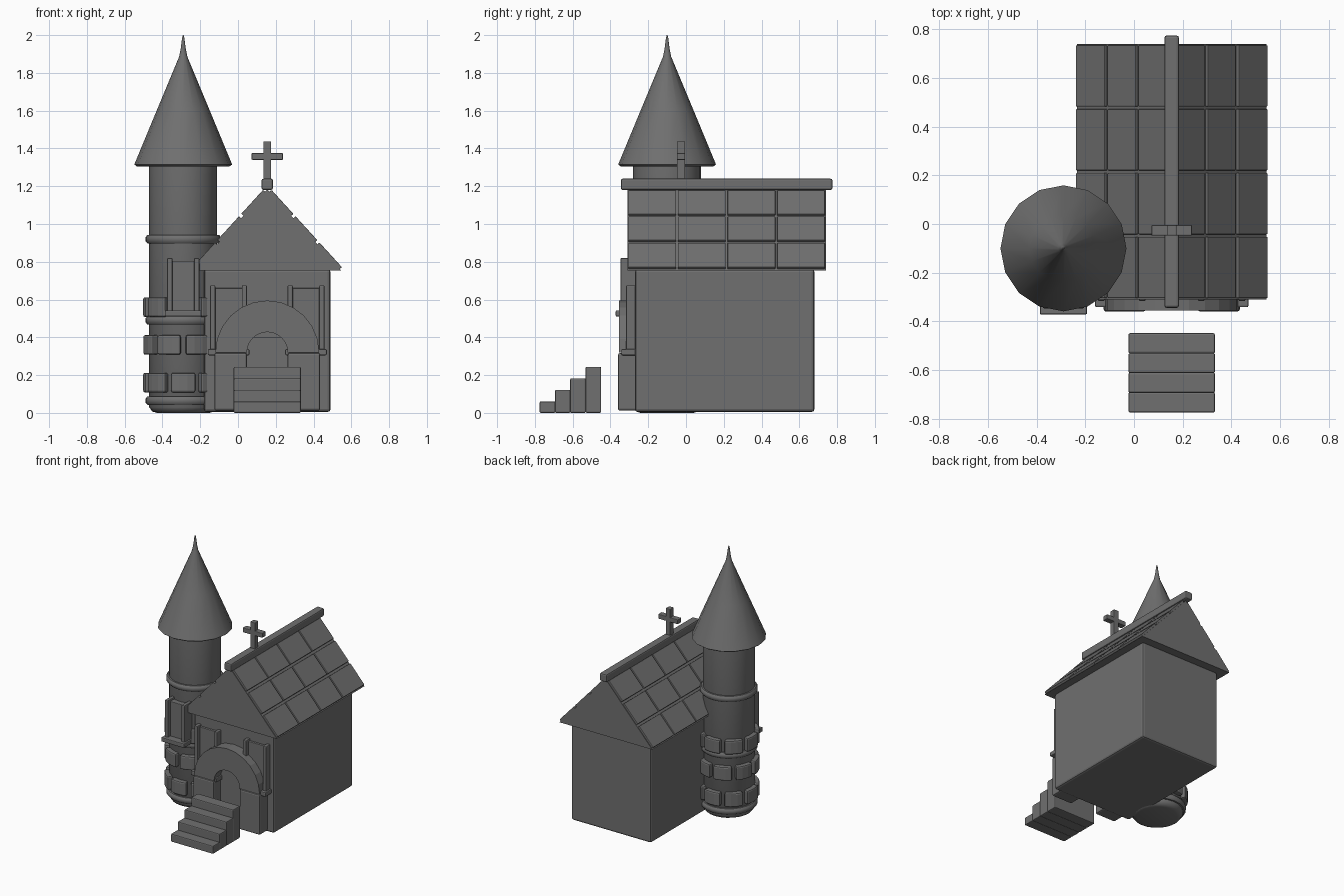
import bpy, bmesh, math
from mathutils import Vector

if "Cube" in bpy.data.objects:
    bpy.data.objects.remove(bpy.data.objects["Cube"])

stone = bpy.data.materials.new("dark grey stone")
stone.diffuse_color = (0.16, 0.16, 0.16, 1)
stone.use_nodes = True
stone.node_tree.nodes["Principled BSDF"].inputs["Base Color"].default_value = stone.diffuse_color

CX = 0.155                      # chapel centre line
TX, TY, TR = -0.29, -0.10, 0.18  # tower centre and radius


def finish(name, bm, bevel=0.0):
    bmesh.ops.recalc_face_normals(bm, faces=bm.faces)
    me = bpy.data.meshes.new(name)
    bm.to_mesh(me)
    bm.free()
    me.materials.append(stone)
    ob = bpy.data.objects.new(name, me)
    bpy.context.collection.objects.link(ob)
    if bevel:
        m = ob.modifiers.new("bevel", 'BEVEL')
        m.width, m.segments, m.limit_method = bevel, 2, 'ANGLE'
    return ob


def prism(name, pts, push, bevel=0.0):
    """Polygon of 3D points extruded along push."""
    bm = bmesh.new()
    f = bm.faces.new([bm.verts.new(p) for p in pts])
    r = bmesh.ops.extrude_face_region(bm, geom=[f], use_keep_orig=True)
    vs = [v for v in r["geom"] if isinstance(v, bmesh.types.BMVert)]
    bmesh.ops.translate(bm, verts=vs, vec=push)
    return finish(name, bm, bevel)


def box(name, x0, x1, y0, y1, z0, z1, bevel=0.006):
    pts = [(x0, y0, z0), (x1, y0, z0), (x1, y1, z0), (x0, y1, z0)]
    return prism(name, pts, (0, 0, z1 - z0), bevel)


def lathe(name, profile, sides):
    """Closed solid turned around the tower axis from (radius, z) points."""
    bm = bmesh.new()
    rings = [[bm.verts.new((TX + r * math.cos(2 * math.pi * i / sides),
                            TY + r * math.sin(2 * math.pi * i / sides), z))
              for i in range(sides)] for r, z in profile]
    for a, b in zip(rings, rings[1:]):
        for i in range(sides):
            j = (i + 1) % sides
            bm.faces.new((a[i], a[j], b[j], b[i]))
    bm.faces.new(rings[0])
    bm.faces.new(rings[-1])
    ob = finish(name, bm)
    bpy.ops.object.select_all(action='DESELECT')
    ob.select_set(True)
    bpy.context.view_layer.objects.active = ob
    bpy.ops.object.shade_smooth_by_angle(angle=math.radians(40))
    return ob


def window(name, x, half, y, z0, z1):
    """Panel, two side bars and a sill, standing out from a wall at y."""
    box(name + "_panel", x - half + 0.02, x + half - 0.02, y - 0.015, y + 0.05, z0, z1 - 0.015, 0.003)
    for s in (-1, 1):
        c = x + s * (half - 0.014)
        box(name + "_bar", c - 0.014, c + 0.014, y - 0.045, y + 0.05, z0, z1)
    box(name + "_sill", x - half - 0.012, x + half + 0.012, y - 0.07, y + 0.05, z0 - 0.015, z0 + 0.018)


# chapel body
box("chapel_body", CX - 0.335, CX + 0.335, -0.27, 0.68, 0.005, 0.76, 0.015)

# gable roof core
APEX, EAVE, HALF = 1.183, 0.755, 0.39
Y0, Y1 = -0.31, 0.74
prism("roof_core", [(CX - HALF, Y0, EAVE), (CX + HALF, Y0, EAVE), (CX, Y0, APEX)], (0, Y1 - Y0, 0))

# roof slabs, three rows by four columns on each slope
slope = Vector((HALF, 0, EAVE - APEX))
normal = Vector((APEX - EAVE, 0, HALF)).normalized()
pitch = (Y1 - Y0) / 4
for s in (-1, 1):
    flip = Vector((s, 1, 1))
    for t0, t1 in ((0.03, 0.325), (0.355, 0.65), (0.68, 0.985)):
        for c in range(4):
            y = Y0 + c * pitch
            pts = []
            for t, n in ((t0, -0.01), (t1, -0.01), (t1, 0.015), (t0, 0.015)):
                p = (slope * t + normal * n) * flip
                pts.append((CX + p.x, y + 0.005, APEX + p.z))
            prism("roof_slab", pts, (0, pitch - 0.01, 0), 0.004)

# ridge beam and cross
box("ridge_beam", CX - 0.03, CX + 0.03, -0.345, 0.775, 1.18, 1.24, 0.01)
box("cross_upright", CX - 0.02, CX + 0.02, -0.048, -0.004, 1.22, 1.437, 0.004)
box("cross_arm", CX - 0.083, CX + 0.083, -0.048, -0.004, 1.34, 1.375, 0.004)

# facade windows
for s in (-1, 1):
    window("facade_window", CX + s * 0.205, 0.098, -0.272, 0.32, 0.675)

# door arch, its pillars and the door
RO, RI, SPRING = 0.275, 0.108, 0.32
arc = [math.pi * i / 12 for i in range(13)]
outline = [(CX + RO * math.cos(a), -0.355, SPRING + RO * math.sin(a)) for a in arc]
outline += [(CX + RI * math.cos(a), -0.355, SPRING + RI * math.sin(a)) for a in reversed(arc)]
prism("door_arch", outline, (0, 0.10, 0))
for s in (-1, 1):
    a, b = sorted((CX + s * RI, CX + s * 0.28))
    box("door_pillar", a, b, -0.36, -0.25, 0.012, SPRING - 0.003, 0.01)
box("door", CX - 0.11, CX + 0.11, -0.278, -0.25, 0.02, 0.40, 0)

# front stairs
for i in range(4):
    y = -0.775 + i * 0.081
    box("stair_step", CX - 0.178, CX + 0.178, y, y + 0.083, 0, 0.061 * (i + 1), 0.007)

# tower shaft and rings
lathe("tower_shaft", [(0.14, 0.0), (0.165, 0.008), (TR, 0.03), (TR, 1.33)], 24)
for z in (0.065, 0.49, 0.92):
    lathe("tower_ring", [(0.17, z - 0.024), (0.19, z - 0.022), (0.2, z - 0.01),
                         (0.2, z + 0.01), (0.19, z + 0.022), (0.17, z + 0.024)], 24)

# tower roof with concave spike
lathe("tower_roof", [(0.245, 1.305), (0.259, 1.315), (0.14, 1.602), (0.022, 1.885),
                     (0.013, 1.93), (0.006, 1.985), (0.002, 2.0)], 16)

# raised stones around the tower
for row, z in enumerate((0.16, 0.36, 0.56)):
    for k in range(8):
        mid = -math.pi / 2 + (k + 0.5 * (row % 2)) * math.pi / 4
        if row == 2 and k == 0:
            continue                       # the window sits here
        w = 0.32
        angs = [mid + w * f for f in (-1, -0.33, 0.33, 1)]
        ring = [(0.213, a) for a in angs] + [(0.165, a) for a in reversed(angs)]
        pts = [(TX + r * math.cos(a), TY + r * math.sin(a), z - 0.052) for r, a in ring]
        prism("tower_stone", pts, (0, 0, 0.104), 0.01)

# tower window
window("tower_window", TX, 0.085, TY - TR - 0.022, 0.525, 0.82)
